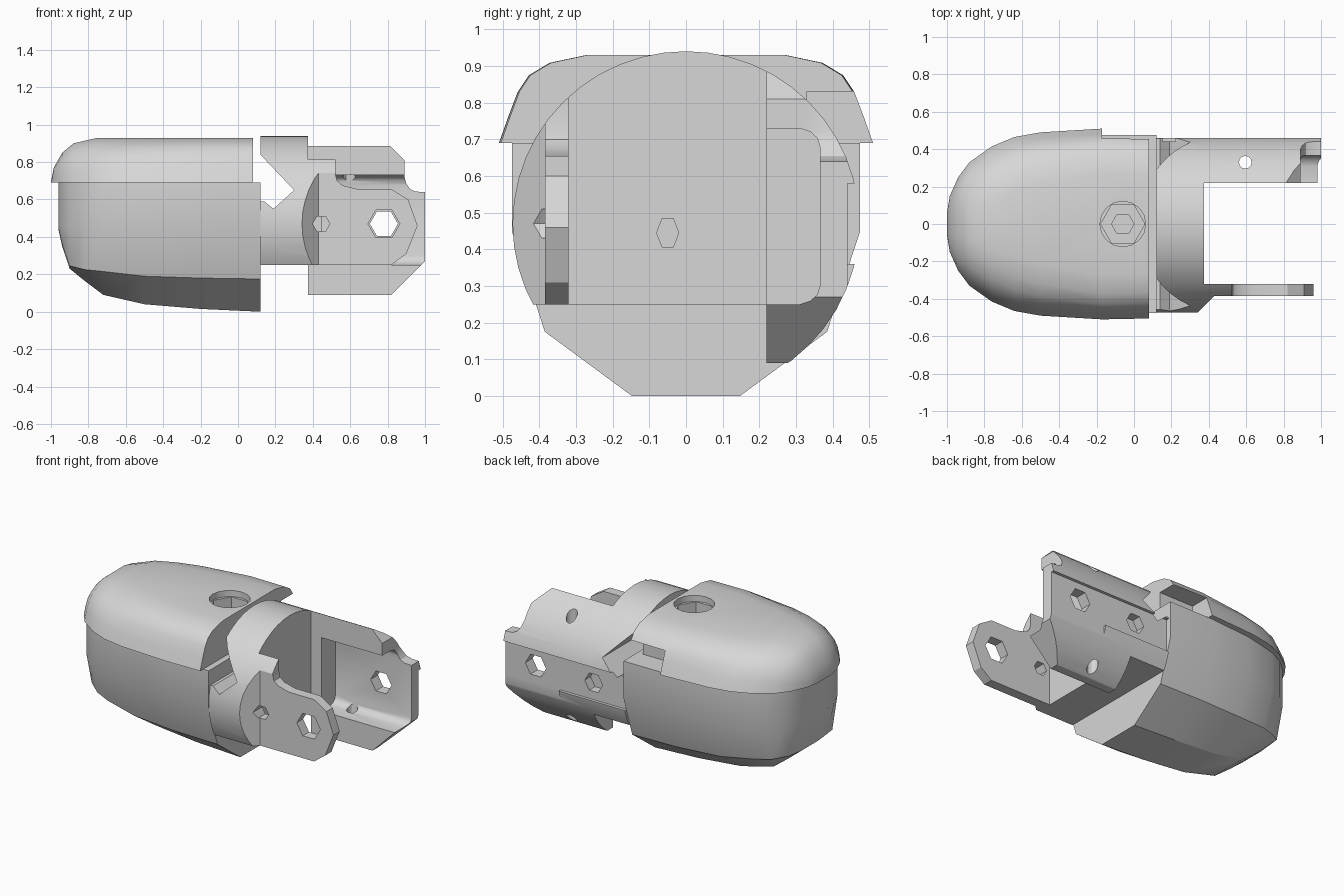
import bpy, bmesh, math

cube = bpy.data.objects.get("Cube")
if cube:
    bpy.data.objects.remove(cube)

grey = bpy.data.materials.new("plain grey")
grey.use_nodes = True
grey.diffuse_color = (0.68, 0.68, 0.68, 1)
grey.node_tree.nodes["Principled BSDF"].inputs["Base Color"].default_value = (0.68, 0.68, 0.68, 1)


def loft(name, rings):
    """Skin closed rings of equal length and cap both ends."""
    bm = bmesh.new()
    rows = [[bm.verts.new(p) for p in ring] for ring in rings]
    n = len(rows[0])
    for a, b in zip(rows, rows[1:]):
        for i in range(n):
            j = (i + 1) % n
            bm.faces.new((a[i], a[j], b[j], b[i]))
    bm.faces.new(rows[0])
    bm.faces.new(rows[-1])
    bmesh.ops.recalc_face_normals(bm, faces=bm.faces)
    mesh = bpy.data.meshes.new(name)
    bm.to_mesh(mesh)
    bm.free()
    mesh.materials.append(grey)
    obj = bpy.data.objects.new(name, mesh)
    bpy.context.collection.objects.link(obj)
    return obj


def prism(name, pts, axis, lo, hi):
    """Extrude a flat outline along an axis."""
    place = {"x": lambda a, b, t: (t, a, b),
             "y": lambda a, b, t: (a, t, b),
             "z": lambda a, b, t: (a, b, t)}[axis]
    return loft(name, [[place(a, b, t) for a, b in pts] for t in (lo, hi)])


def ngon(ca, cb, r, n, ry=None):
    return [(ca + r * math.cos(math.tau * i / n),
             cb + (ry or r) * math.sin(math.tau * i / n)) for i in range(n)]


def rect(a0, a1, b0, b1):
    return [(a0, b0), (a1, b0), (a1, b1), (a0, b1)]


def combine(obj, operation, *tools):
    """Apply booleans and discard the tools."""
    bpy.context.view_layer.objects.active = obj
    for tool in tools:
        tool.hide_render = True
        mod = obj.modifiers.new("cut", "BOOLEAN")
        mod.operation = operation
        mod.solver = "EXACT"
        mod.object = tool
        bpy.ops.object.modifier_apply(modifier=mod.name)
        bpy.data.objects.remove(tool)


def finish(obj, angle=30):
    bpy.ops.object.select_all(action="DESELECT")
    obj.select_set(True)
    bpy.context.view_layer.objects.active = obj
    bpy.ops.object.shade_smooth_by_angle(angle=math.radians(angle))


def mirrored(x, half):
    return [(x, y, z) for y, z in half] + [(x, -y, z) for y, z in reversed(half)]


# Lower shell: x, half width, chine height, bottom height
hull = [(-0.96, 0.1, 0.445, 0.44), (-0.94, 0.19, 0.36, 0.35), (-0.9, 0.28, 0.245, 0.23),
        (-0.82, 0.35, 0.225, 0.165), (-0.72, 0.4, 0.215, 0.09), (-0.5, 0.45, 0.19, 0.04),
        (-0.2, 0.475, 0.18, 0.015), (0.12, 0.475, 0.175, 0)]
lower_shell = loft("lower_shell", [
    mirrored(x, [(w, 0.69), (w, 0.45), (w * 0.81, chine), (w * 0.31, base)])
    for x, w, chine, base in hull])

# Domed cap: x, half width, top height; the section grows rounder to the nose
dome = [(-1, 0.06, 0.695), (-0.985, 0.15, 0.77), (-0.94, 0.25, 0.85), (-0.88, 0.33, 0.9),
        (-0.76, 0.415, 0.928), (-0.64, 0.465, 0.93), (-0.5, 0.49, 0.93),
        (-0.17, 0.51, 0.93), (0.08, 0.505, 0.93)]
square = [(1, 0), (0.95, 0.3), (0.9, 0.58), (0.84, 0.77), (0.73, 0.91), (0.53, 1)]
rounded = [(1, 0), (0.94, 0.3), (0.84, 0.58), (0.69, 0.77), (0.5, 0.91), (0.25, 1)]


def cap_ring(x, w, top):
    t = min(1, max(0, (-0.3 - x) / 0.6))
    return mirrored(x, [(w * (a + (b - a) * t), 0.69 + (top - 0.69) * h)
                        for (a, h), (b, _) in zip(square, rounded)])


cap = loft("cap", [cap_ring(*row) for row in dome])
combine(cap, "DIFFERENCE",
        prism("rear_notch", rect(-0.17, 0.2, 0.33, 0.6), "z", 0.6, 0.83),
        prism("rear_trim", rect(-0.17, 0.2, 0.475, 0.6), "z", 0.6, 1),
        prism("screw_rim", ngon(-0.06, 0, 0.122, 16), "z", 0.89, 1.1),
        prism("screw_well", ngon(-0.06, 0, 0.118, 6), "z", 0.8, 1.1),
        prism("screw_socket", ngon(-0.06, 0, 0.06, 6), "z", 0.75, 1))


def tube(name, lo, hi):
    return prism(name, ngon(0, 0.47, 0.473, 48, 0.47), "x", lo, hi)


def front_bevel():
    return prism("front_bevel", [(0.295, -0.52), (0.43, -0.385), (1.1, -0.385), (1.1, -0.52)],
                 "z", -0.1, 1.1)


def rear_cuts():
    """Long side recess, deeper toward the end, and a blind hole."""
    return (prism("side_recess", rect(0.05, 1.1, 0.44, 0.6), "z", 0.36, 0.58),
            prism("end_recess", rect(0.6, 1.1, 0.44, 0.6), "z", 0.28, 0.5),
            prism("blind_hole", ngon(0.36, 0.47, 0.065, 6), "y", 0.38, 1))


# Round collar behind the cap, open through its sides
collar = tube("collar", 0.12, 0.375)
combine(collar, "DIFFERENCE",
        prism("flat_base", rect(0, 1, -1, 1), "z", -0.2, 0.25),
        prism("side_opening", [(0.05, 0.84), (0.12, 0.84), (0.3, 0.65), (0.19, 0.55),
                               (0.14, 0.59), (0.05, 0.59)], "y", -1, 1),
        front_bevel(), *rear_cuts(),
        prism("slot", ngon(-0.05, 0.445, 0.03, 6, 0.045), "x", 0.3, 0.5))

# Front arm with an eyelet end
front_arm = tube("front_arm", 0.305, 1)
combine(front_arm, "INTERSECT",
        prism("arm_outline", [(0.31, 0.25), (0.82, 0.25), (0.9, 0.31), (0.96, 0.46),
                              (0.91, 0.6), (0.82, 0.655), (0.64, 0.655), (0.56, 0.675),
                              (0.53, 0.7), (0.52, 0.74), (0.52, 0.95), (0.31, 0.95)],
              "y", -0.6, -0.32))
combine(front_arm, "DIFFERENCE", front_bevel(),
        prism("arm_hole", ngon(0.78, 0.47, 0.085, 6), "y", -1, 0),
        prism("small_hole", ngon(0.445, 0.47, 0.046, 6), "y", -1, 0))

# Rear channel bracket
rear_bracket = tube("rear_bracket", 0.3, 1)
combine(rear_bracket, "INTERSECT",
        prism("bracket_outline", [(0.375, 0.95), (0.75, 0.95), (0.89, 0.81), (0.89, 0.72),
                                  (0.9, 0.685), (0.92, 0.655), (0.95, 0.642), (1, 0.64),
                                  (1, 0.27), (0.82, 0.09), (0.375, 0.09)], "y", 0.22, 0.6))
channel = [(0, 0.25), (0.31, 0.25), (0.34, 0.26), (0.358, 0.277), (0.365, 0.3),
           (0.365, 0.68), (0.358, 0.703), (0.34, 0.72), (0.31, 0.73), (0, 0.73)]
combine(rear_bracket, "DIFFERENCE",
        prism("channel", channel, "x", 0.45, 1.1), *rear_cuts(),
        prism("bracket_hole", ngon(0.78, 0.47, 0.075, 6), "y", 0, 1),
        prism("lower_hole", ngon(0.595, 0.33, 0.034, 12), "z", -0.2, 0.3),
        prism("upper_hole", ngon(0.595, 0.33, 0.034, 12), "z", 0.68, 1.2))

for part in (lower_shell, cap, collar, front_arm, rear_bracket):
    finish(part)
